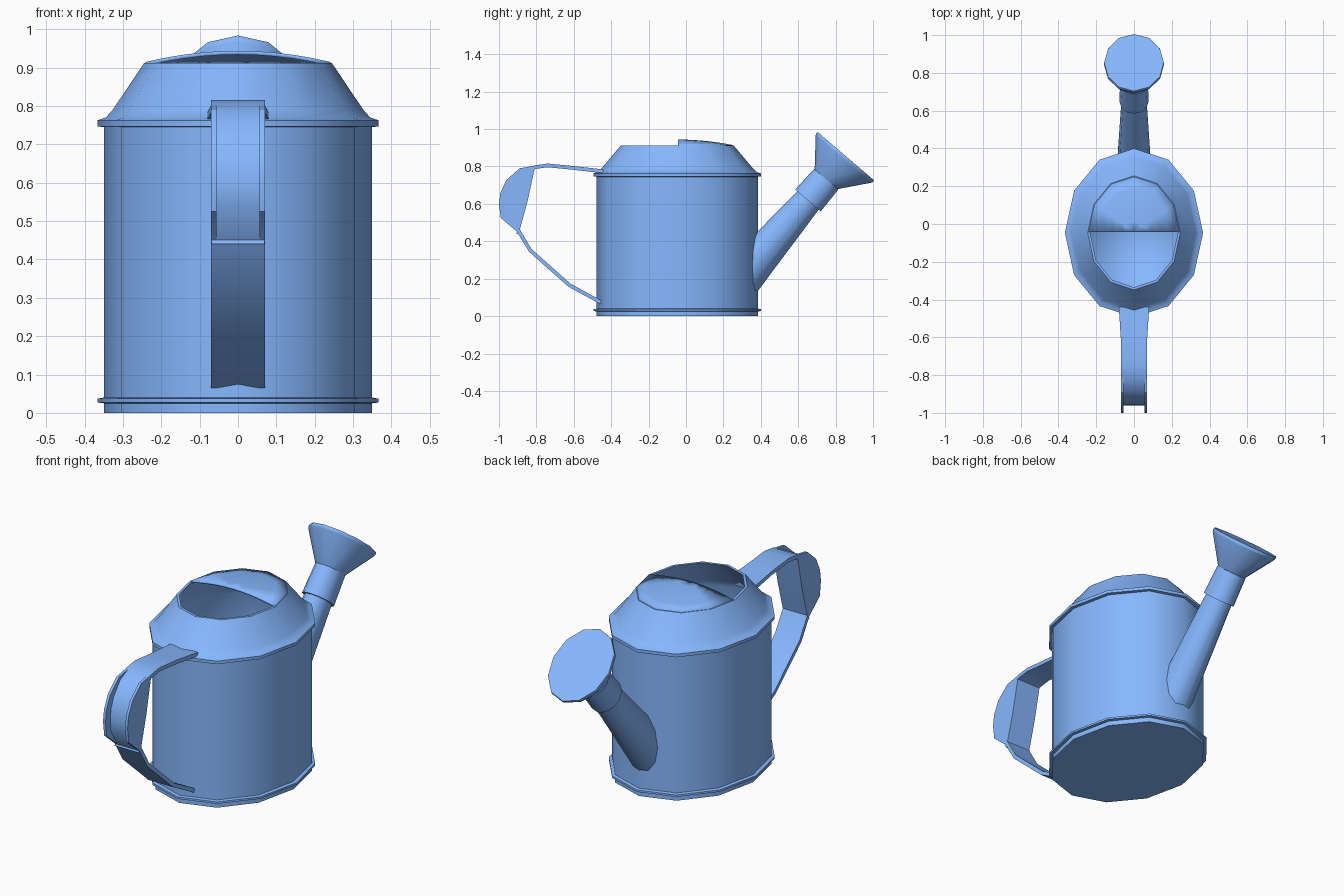
import bpy, bmesh, math
from mathutils import Vector

if "Cube" in bpy.data.objects:
    bpy.data.objects.remove(bpy.data.objects["Cube"])

CY = -0.047   # centre of the oval body
N = 12        # sides of every round part

blue = bpy.data.materials.new("blue_paint")
blue.diffuse_color = (.24, .48, 1.0, 1)
blue.use_nodes = True
blue.node_tree.nodes["Principled BSDF"].inputs["Base Color"].default_value = blue.diffuse_color


def make(name, verts, faces, angle=45, flip=False):
    me = bpy.data.meshes.new(name)
    me.from_pydata(verts, [], faces)
    bm = bmesh.new()
    bm.from_mesh(me)
    bmesh.ops.recalc_face_normals(bm, faces=bm.faces)
    if flip:
        bmesh.ops.reverse_faces(bm, faces=bm.faces)
    bm.to_mesh(me)
    bm.free()
    me.materials.append(blue)
    ob = bpy.data.objects.new(name, me)
    bpy.context.collection.objects.link(ob)
    bpy.ops.object.select_all(action='DESELECT')
    ob.select_set(True)
    bpy.context.view_layer.objects.active = ob
    bpy.ops.object.shade_smooth_by_angle(angle=math.radians(angle))
    return ob


def loft(name, rings, cap_start=True, cap_end=True, angle=45, flip=False):
    """Skin a list of rings holding equally many points."""
    n = len(rings[0])
    verts = [p for r in rings for p in r]
    faces = [(i * n + j, i * n + (j + 1) % n, (i + 1) * n + (j + 1) % n, (i + 1) * n + j)
             for i in range(len(rings) - 1) for j in range(n)]
    if cap_start:
        faces.append(tuple(range(n)))
    if cap_end:
        faces.append(tuple(range(len(verts) - n, len(verts))))
    return make(name, verts, faces, angle, flip)


def ring(c, u, v, ru, rv):
    c, u, v = Vector(c), Vector(u), Vector(v)
    return [c + u * ru * math.cos(a) + v * rv * math.sin(a)
            for a in (2 * math.pi * k / N for k in range(N))]


def oval(profile):
    return [ring((0, CY, z), (1, 0, 0), (0, 1, 0), rx, ry) for rx, ry, z in profile]


X = (1, 0, 0)

# Oval body: outer wall with two hoops, shoulder and opening rim
loft("body", oval([(.35, .431, 0), (.35, .431, .025), (.366, .447, .027), (.366, .447, .037),
                   (.35, .431, .04), (.35, .431, .745), (.366, .447, .747), (.366, .447, .763),
                   (.345, .425, .77), (.327, .405, .79), (.245, .302, .912), (.232, .288, .912)]),
     cap_end=False)

# Inner wall and floor, shaded softly into each other
loft("inner_wall", oval([(.338, .419, .015), (.338, .419, .745), (.315, .393, .785),
                         (.232, .288, .912)]), cap_end=False, angle=180, flip=True)

# Half cover, gently domed over the rear of the opening
verts, faces, m, rows = [], [], N // 2 + 1, 5
for i in range(rows):
    s = 1 - i / rows
    for k in range(m):
        a = math.pi * k / (m - 1)
        verts.append((.241 * s * math.cos(a), CY + .005 + .292 * s * math.sin(a), .915 + .029 * (1 - s ** 2)))
verts.append((0, CY + .005, .944))
for i in range(rows - 1):
    faces += [(i * m + k, i * m + k + 1, (i + 1) * m + k + 1, (i + 1) * m + k) for k in range(m - 1)]
top = (rows - 1) * m
faces += [(top + k, top + k + 1, rows * m) for k in range(m - 1)]
cover = make("half_cover", verts, faces)
sol = cover.modifiers.new("thickness", 'SOLIDIFY')
sol.thickness = .01
sol.offset = -1 if cover.data.polygons[0].normal.z > 0 else 1

# Spout, collar and rose share one slanted axis
D = Vector((0, .65, .76)).normalized()
P = Vector((0, D.z, -D.y))
C0 = Vector((0, .652, .618))


def along(t, rx, rp):
    return ring(C0 + D * t, X, P, rx, rp)


loft("spout", [ring((0, .345, .248), X, (0, 0, -1), .088, .166), along(.02, .066, .074)], False, False)
loft("spout_collar", [along(0, .078, .09), along(.15, .073, .085)])
loft("sprinkler_rose", [along(.145, .068, .077), along(.293, .158, .196),
                        along(.301, .16, .2), along(.312, .158, .198)])

# Handle strap: (y, z) outline of the outer side, with recess depth in the grip
outer = [(-.44, .784, 0), (-.60, .802, 0), (-.74, .816, 0), (-.81, .806, 0), (-.89, .79, .02),
         (-.96, .728, .035), (-.992, .66, .038), (-1.0, .60, .04), (-.99, .525, .035),
         (-.905, .452, 0), (-.84, .345, 0), (-.63, .158, 0), (-.46, .065, 0)]
rings = []
for i, (y, z, d) in enumerate(outer):
    a, b = outer[max(i - 1, 0)], outer[min(i + 1, len(outer) - 1)]
    t = Vector((0, b[0] - a[0], b[1] - a[1])).normalized()
    inward = Vector((0, -t.z, t.y))
    p = Vector((0, y, z)) + inward * d
    q = p + inward * .02
    w = .08 if i == 0 else (.062 if d else .07)
    rings.append([(-w, p.y, p.z), (w, p.y, p.z), (w, q.y, q.z), (-w, q.y, q.z)])
loft("handle_strap", rings, angle=50)

# Side plates of the grip, and the inner face that closes it
inner = [(-.895, .44), (-.848, .61), (-.81, .785)]
plate = [(-.805, .805)] + [(y, z) for y, z, d in outer[4:10]] + inner
for side, name in ((-1, "grip_plate_left"), (1, "grip_plate_right")):
    loft(name, [[(side * x, y, z) for y, z in plate] for x in (.056, .07)], angle=30)
loft("grip_inner_face", [[(-.069, y, z), (.069, y, z), (.069, y - .012, z), (-.069, y - .012, z)]
                         for y, z in inner])
